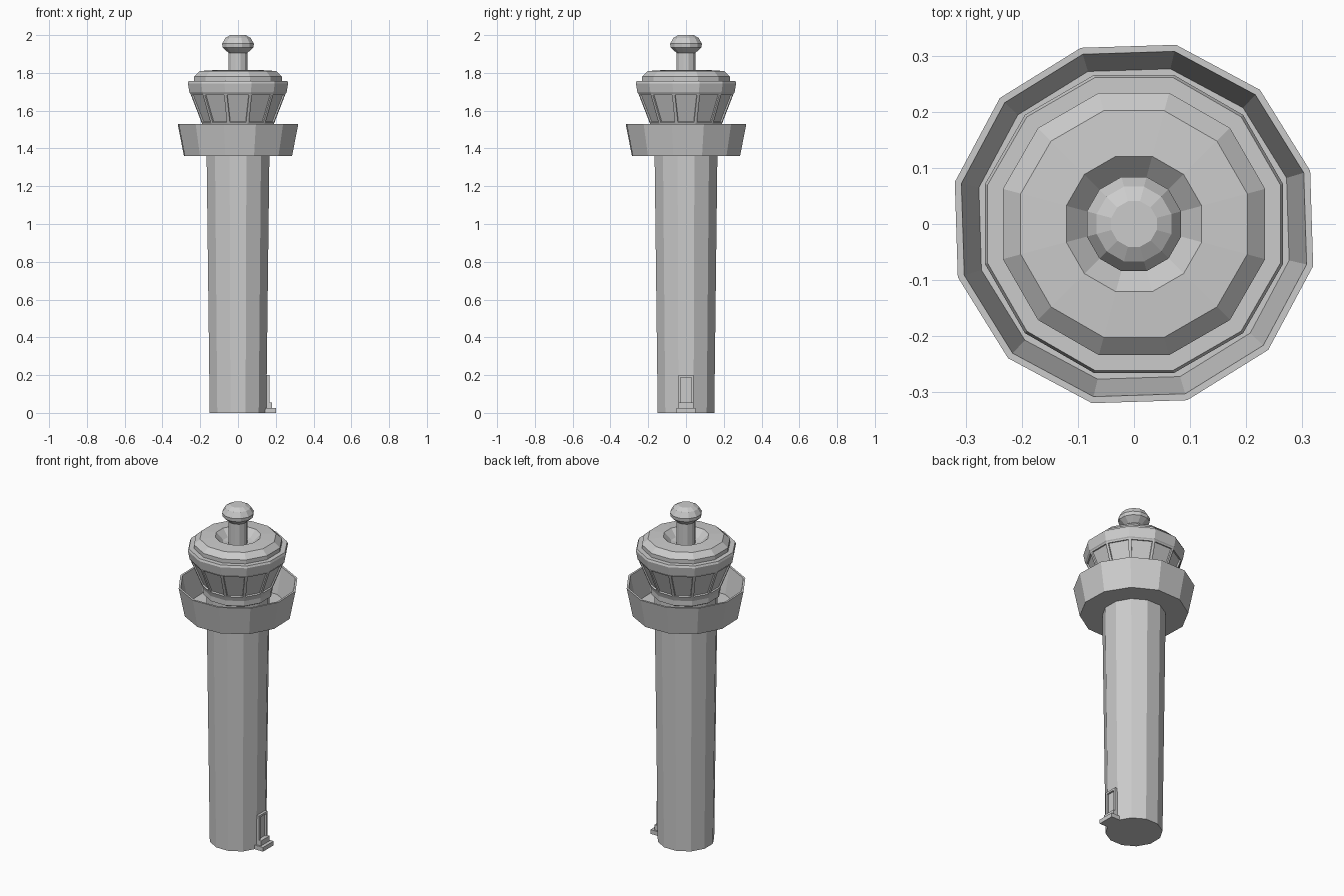
import bpy, bmesh, math

if "Cube" in bpy.data.objects:
    bpy.data.objects.remove(bpy.data.objects["Cube"])

SIDES = 12


def lathe(name, profile, offset=15.0, closed=False):
    """Revolve (corner radius, z) points into a 12-sided flat-faced solid."""
    bm = bmesh.new()
    rings = []
    for r, z in profile:
        ring = []
        for i in range(SIDES):
            a = math.radians(offset + i * 360 / SIDES)
            ring.append(bm.verts.new((r * math.cos(a), r * math.sin(a), z)))
        rings.append(ring)
    pairs = list(zip(rings, rings[1:]))
    if closed:
        pairs.append((rings[-1], rings[0]))
    for lo, hi in pairs:
        for i in range(SIDES):
            j = (i + 1) % SIDES
            bm.faces.new((lo[i], lo[j], hi[j], hi[i]))
    if not closed:
        bm.faces.new(rings[0][::-1])
        bm.faces.new(rings[-1])
    bmesh.ops.recalc_face_normals(bm, faces=bm.faces)
    return finish(name, bm)


def finish(name, bm):
    me = bpy.data.meshes.new(name)
    bm.to_mesh(me)
    bm.free()
    ob = bpy.data.objects.new(name, me)
    bpy.context.collection.objects.link(ob)
    return ob


def box(name, x, y, z):
    bm = bmesh.new()
    bmesh.ops.create_cube(bm, size=1)
    for v in bm.verts:
        v.co = [lo + (hi - lo) * (c + 0.5) for c, (lo, hi) in zip(v.co, (x, y, z))]
    return finish(name, bm)


# Tapered tower shaft, running up into the balcony
lathe("shaft", [(0.155, 0), (0.172, 1.36), (0.172, 1.48)])

# Balcony tray: flared parapet, thin rim and sunken floor
lathe("balcony", [(0.294, 1.36), (0.328, 1.53), (0.316, 1.53),
                  (0.284, 1.375), (0.15, 1.375), (0.15, 1.36)], offset=16.8, closed=True)

# Control cab with an outward-leaning window band
cab = lathe("control_cab", [(0.172, 1.47), (0.19, 1.48), (0.19, 1.51),
                            (0.197, 1.53), (0.261, 1.69), (0.266, 1.695),
                            (0.275, 1.745), (0.270, 1.757), (0.242, 1.757)])
bm = bmesh.new()
bm.from_mesh(cab.data)
panes = [f for f in bm.faces if 1.58 < f.calc_center_median().z < 1.64 and len(f.verts) == 4]
bmesh.ops.inset_individual(bm, faces=panes, thickness=0.012, depth=0)
bmesh.ops.inset_individual(bm, faces=panes, thickness=0.003, depth=-0.008)
bm.to_mesh(cab.data)
bm.free()

# Roof with a bevelled edge and a funnel-shaped well
lathe("roof", [(0.242, 1.75), (0.242, 1.78), (0.209, 1.81),
               (0.125, 1.815), (0.085, 1.775), (0.045, 1.765)])

# Mast with a faceted radar dome
lathe("radar_dome", [(0.051, 1.755), (0.051, 1.905), (0.085, 1.935), (0.087, 1.955),
                     (0.069, 1.985), (0.042, 2.0)])

# Door: jambs and lintel around a recessed panel
box("door_panel", (0.13, 0.157), (-0.03, 0.03), (0.05, 0.19))
for s in (-1, 1):
    y = sorted((s * 0.028, s * 0.04))
    box("door_jamb", (0.13, 0.167), y, (0.05, 0.20))
box("door_lintel", (0.13, 0.167), (-0.028, 0.028), (0.188, 0.20))

# Two entrance steps
box("lower_step", (0.13, 0.20), (-0.05, 0.05), (0, 0.025))
box("upper_step", (0.13, 0.18), (-0.04, 0.04), (0.025, 0.055))
